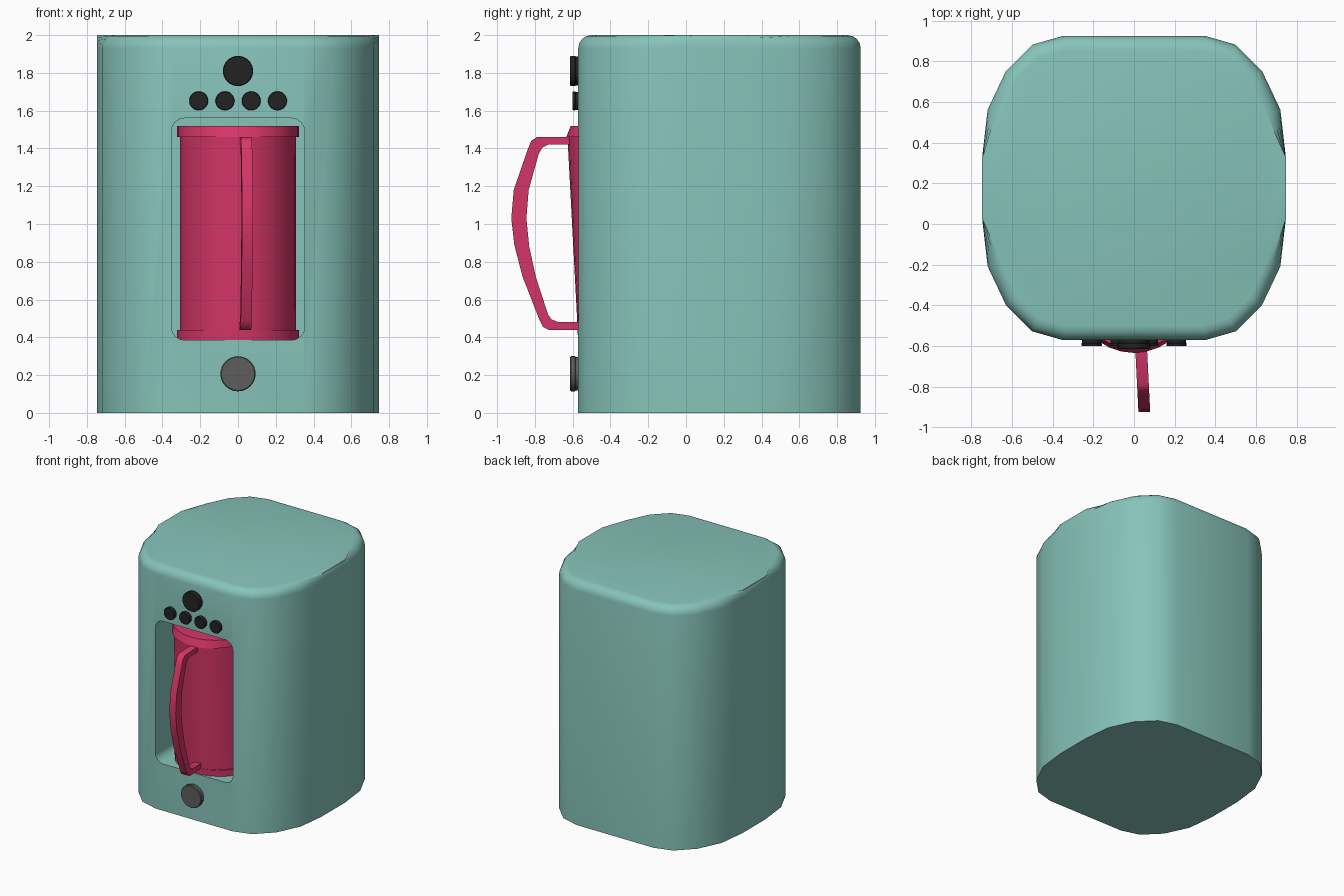
import bpy, bmesh, math
from mathutils import Matrix, Vector

if "Cube" in bpy.data.objects:
    bpy.data.objects.remove(bpy.data.objects["Cube"])


def material(name, rgb):
    m = bpy.data.materials.new(name)
    m.diffuse_color = (*rgb, 1)
    m.use_nodes = True
    m.node_tree.nodes["Principled BSDF"].inputs["Base Color"].default_value = m.diffuse_color
    return m


TEAL = material("teal", (0.24, 0.55, 0.49))
PINK = material("raspberry", (0.67, 0.036, 0.14))
BLACK = material("black", (0.016, 0.016, 0.016))
GREY = material("grey", (0.11, 0.11, 0.11))


def make(name, bm, mat, angle=40):
    bmesh.ops.recalc_face_normals(bm, faces=bm.faces[:])
    me = bpy.data.meshes.new(name)
    bm.to_mesh(me)
    bm.free()
    me.materials.append(mat)
    ob = bpy.data.objects.new(name, me)
    bpy.context.collection.objects.link(ob)
    smooth(ob, angle)
    return ob


def smooth(ob, angle=40):
    bpy.ops.object.select_all(action='DESELECT')
    ob.select_set(True)
    bpy.context.view_layer.objects.active = ob
    bpy.ops.object.shade_smooth_by_angle(angle=math.radians(angle))


def loft(rings):
    """Closed solid through rings of equal point count."""
    bm = bmesh.new()
    vs = [[bm.verts.new(p) for p in r] for r in rings]
    n = len(vs[0])
    for a, b in zip(vs, vs[1:]):
        for i in range(n):
            j = (i + 1) % n
            bm.faces.new((a[i], a[j], b[j], b[i]))
    bm.faces.new(vs[0])
    bm.faces.new(vs[-1])
    return bm


# body: rounded-square prism with soft top edge
quarter = [(0.747, 0.15), (0.72, 0.385), (0.63, 0.575), (0.5, 0.705), (0.35, 0.748)]
half = quarter + [(-x, y) for x, y in reversed(quarter)]
outline = half + [(-x, -y) for x, y in half]
CY = 0.177
bm = loft([[(x, y + CY, z) for x, y in outline] for z in (0, 2)])
top = [e for e in bm.edges if all(v.co.z > 1.9 for v in e.verts)]
bmesh.ops.bevel(bm, geom=top, offset=0.07, segments=4, profile=0.5, affect='EDGES')
body = make("body", bm, TEAL)

# recess for the jug
x0, x1, z0, z1, r = -0.353, 0.353, 0.385, 1.56, 0.07
rect = []
for cx, cz, a0 in ((x1 - r, z1 - r, 0), (x0 + r, z1 - r, 90),
                   (x0 + r, z0 + r, 180), (x1 - r, z0 + r, 270)):
    for k in range(5):
        a = math.radians(a0 + 22.5 * k)
        rect.append((cx + r * math.cos(a), cz + r * math.sin(a)))
cutter = make("recess_cutter", loft([[(x, y, z) for x, z in rect] for y in (-0.8, 0.1)]), TEAL)
cutter.hide_render = True
mod = body.modifiers.new("recess", 'BOOLEAN')
mod.operation = 'DIFFERENCE'
mod.solver = 'EXACT'
mod.object = cutter
bpy.context.view_layer.objects.active = body
bpy.ops.object.modifier_apply(modifier=mod.name)
bpy.data.objects.remove(cutter)
smooth(body)


# jug: upright cylinder whose front leans out towards the top
def jug_ring(z, rx, front):
    cy = -0.27
    pts = []
    for i in range(32):
        a = 2 * math.pi * i / 32
        s = math.sin(a)
        ry = (cy - front) if s < 0 else 0.31
        pts.append((rx * math.cos(a), cy + ry * s, z))
    return pts


make("jug", loft([jug_ring(0.43, 0.308, -0.573), jug_ring(1.47, 0.308, -0.628)]), PINK)
make("jug_base", loft([jug_ring(0.387, 0.324, -0.571), jug_ring(0.44, 0.324, -0.575)]), PINK)
make("jug_rim", loft([jug_ring(1.46, 0.324, -0.634), jug_ring(1.52, 0.324, -0.61)]), PINK)

# handle: strap profile in (y, z), turned slightly
outer = [(-0.55, 1.46), (-0.79, 1.46), (-0.82, 1.44), (-0.84, 1.39), (-0.912, 1.18),
         (-0.925, 1.03), (-0.909, 0.89), (-0.865, 0.72), (-0.775, 0.49), (-0.757, 0.455),
         (-0.727, 0.44), (-0.55, 0.44)]
inner = [(-0.55, 1.42), (-0.73, 1.42), (-0.76, 1.405), (-0.78, 1.37), (-0.833, 1.18),
         (-0.845, 1.03), (-0.83, 0.88), (-0.795, 0.72), (-0.73, 0.52), (-0.712, 0.495),
         (-0.68, 0.482), (-0.55, 0.482)]
rings = []
for (oy, oz), (iy, iz) in zip(outer, inner):
    skew = lambda y: (-0.55 - y) * 0.05
    rings.append([(0.003 + skew(oy), oy, oz), (0.061 + skew(oy), oy, oz),
                  (0.061 + skew(iy), iy, iz), (0.003 + skew(iy), iy, iz)])
make("handle", loft(rings), PINK)


# round buttons on the front
def button(name, x, z, rad, front, mat):
    def ring(y, q):
        return [(x + q * math.cos(math.tau * i / 32), y, z + q * math.sin(math.tau * i / 32))
                for i in range(32)]
    make(name, loft([ring(-0.55, rad * 0.94), ring(-0.585, rad * 0.95), ring(-0.587, rad),
                     ring(front + 0.006, rad), ring(front, rad * 0.95)]), mat, 30)


button("power_dial", 0, 1.81, 0.08, -0.614, BLACK)
for i in range(4):
    button(f"small_button_{i + 1}", -0.208 + i * 0.139, 1.652, 0.05, -0.601, BLACK)
button("lower_knob", 0, 0.207, 0.093, -0.614, GREY)
